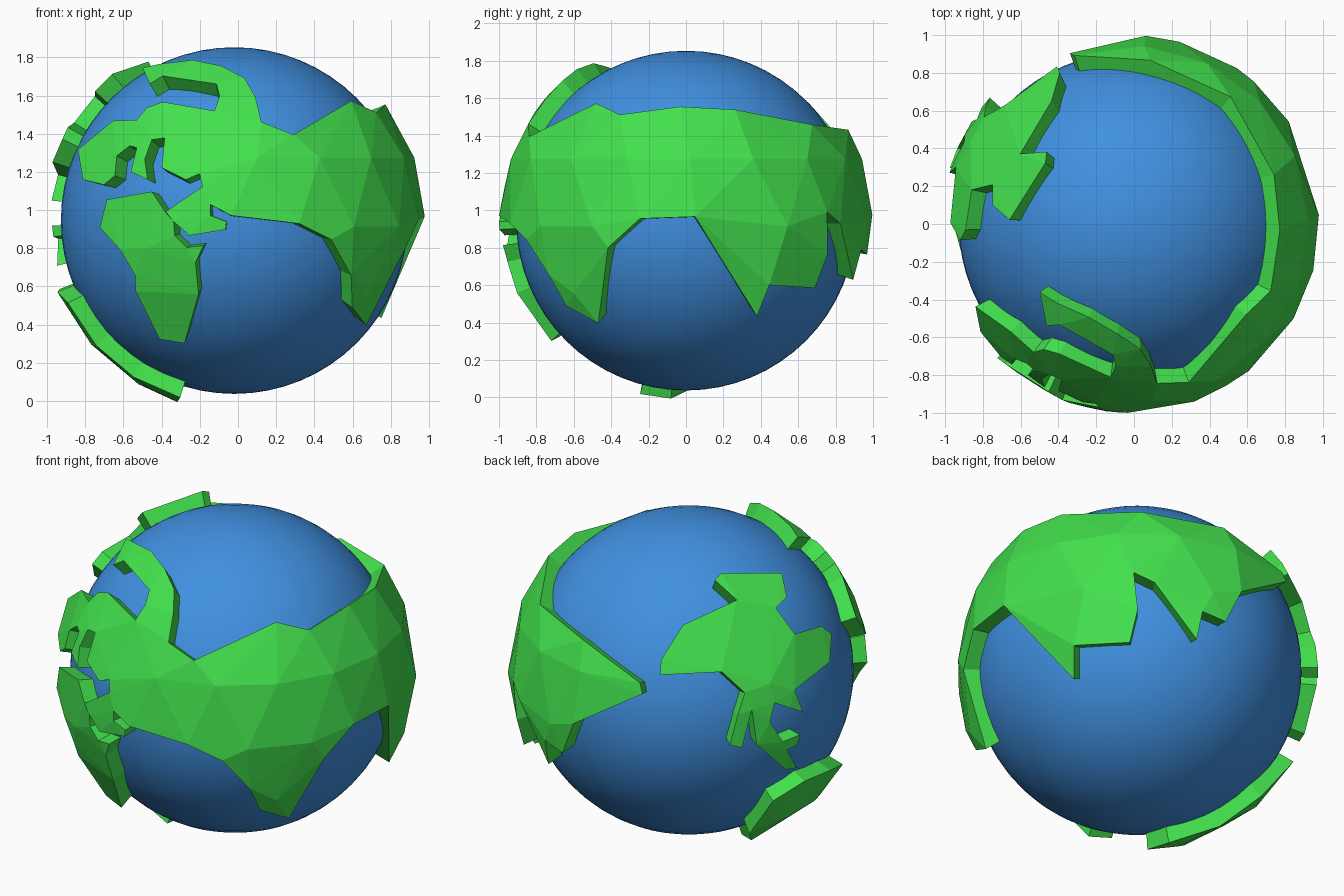
import bpy, bmesh, math
from mathutils import Vector, geometry

if "Cube" in bpy.data.objects:
    bpy.data.objects.remove(bpy.data.objects["Cube"])

CENTER = Vector((-0.02, 0.0, 0.945))
SEA_R, LAND_R, CORE_R = 0.908, 1.0, 0.86


def material(name, rgb):
    m = bpy.data.materials.new(name)
    m.diffuse_color = (*rgb, 1)
    m.use_nodes = True
    m.node_tree.nodes["Principled BSDF"].inputs["Base Color"].default_value = m.diffuse_color
    return m


GREEN = material("land_green", (0.055, 0.75, 0.075))
BLUE = material("ocean_blue", (0.052, 0.28, 0.75))

# Tracing directions: azimuth, elevation, centre of the globe and scale of the sketch
SIDES = {
    "front": (0, 0, 234.7, 221, 191.3),
    "right": (90, 0, 686, 221, 187),
    "back_left": (215, 25, 689, 670, 181.7),
    "back_right": (140, -30, 1137, 671, 181.7),
}


def lonlat(side, pts):
    """Project traced coast points onto the globe as longitude / latitude."""
    az, el, cx, cy, s = SIDES[side]
    a, e = math.radians(az), math.radians(el)
    right = Vector((math.cos(a), math.sin(a), 0))
    up = Vector((-math.sin(a) * math.sin(e), math.cos(a) * math.sin(e), math.cos(e)))
    fwd = Vector((math.sin(a) * math.cos(e), -math.cos(a) * math.cos(e), math.sin(e)))
    out = []
    for x, y in pts:
        u, v = (x - cx) / s, (cy - y) / s
        d = (u * right + v * up + math.sqrt(max(0, 1 - u * u - v * v)) * fwd).normalized()
        out.append((math.degrees(math.atan2(d.x, -d.y)), math.degrees(math.asin(d.z))))
    return out


def on_globe(lon, lat, r):
    lo, la = math.radians(lon), math.radians(lat)
    return Vector((math.sin(lo) * math.cos(la), -math.cos(lo) * math.cos(la), math.sin(la))) * r


def edge_distance(p, loop):
    best = 999
    for i, q in enumerate(loop):
        a, b = loop[i - 1], q
        d = b - a
        t = max(0, min(1, (p - a).dot(d) / max(d.length_squared, 1e-9)))
        best = min(best, (p - a - d * t).length)
    return best


def continent(name, coast, mid_lon, step=21):
    """Faceted land plate: coast outline plus a loose inner grid, extruded to the core."""
    loop = [Vector(((lon - mid_lon + 180) % 360 - 180, lat)) for lon, lat in coast]
    n = len(loop)
    pts = list(loop)
    lo = [min(p[k] for p in loop) for k in (0, 1)]
    hi = [max(p[k] for p in loop) for k in (0, 1)]
    for j in range(int((hi[1] - lo[1]) / step) + 1):
        for i in range(int((hi[0] - lo[0]) / step) + 1):
            p = Vector((lo[0] + (i + 0.5 * (j % 2) + 0.3) * step, lo[1] + (j + 0.5) * step))
            if edge_distance(p, loop) > 6:
                pts.append(p)
    edges = [(i, (i + 1) % n) for i in range(n)]
    verts, _, faces, *_ = geometry.delaunay_2d_cdt(pts, edges, [], 1, 1e-4)
    bm = bmesh.new()
    bv = [bm.verts.new(on_globe(v.x + mid_lon, v.y, LAND_R)) for v in verts]
    for f in faces:
        bm.faces.new([bv[i] for i in f])
    bmesh.ops.delete(bm, geom=[v for v in bm.verts if not v.link_faces], context="VERTS")
    res = bmesh.ops.extrude_face_region(bm, geom=bm.faces[:], use_keep_orig=True)
    for v in res["geom"]:
        if isinstance(v, bmesh.types.BMVert):
            v.co *= CORE_R / LAND_R
    bmesh.ops.recalc_face_normals(bm, faces=bm.faces[:])
    me = bpy.data.meshes.new(name)
    bm.to_mesh(me)
    bm.free()
    me.materials.append(GREEN)
    ob = bpy.data.objects.new(name, me)
    ob.location = CENTER
    bpy.context.collection.objects.link(ob)


# Ocean ball
bpy.ops.mesh.primitive_uv_sphere_add(segments=64, ring_count=32, radius=SEA_R, location=CENTER)
ocean = bpy.context.object
ocean.name = "ocean"
ocean.data.materials.append(BLUE)
bpy.ops.object.shade_smooth()

# Large eastern continent: northern arm, western peninsulas, south coast, far tail, north coast
north_west = lonlat("front", [
    (352, 101), (294, 135), (262, 122), (256, 97), (245, 78), (222, 66), (193, 60), (160, 64),
    (143, 68), (150, 84), (163, 76), (217, 84), (220, 96), (215, 111), (163, 102), (147, 108),
    (137, 120), (113, 121), (78, 150), (83, 180), (104, 185), (115, 176), (117, 156), (130, 146)])
south_west = lonlat("front", [
    (137, 148), (131, 172), (148, 180), (145, 160), (152, 140), (165, 138), (162, 168), (186, 180),
    (200, 174), (203, 187), (166, 212), (174, 222), (190, 236), (226, 230), (227, 222), (211, 216),
    (211, 205), (232, 216), (300, 224), (332, 240), (352, 276), (353, 308), (367, 326)])
south_east = lonlat("right", [(608, 248), (640, 219), (695, 217)]) + lonlat("back_right", [
    (1074, 680), (1074, 646), (1130, 643), (1138, 610), (1134, 573), (1155, 583), (1197, 640),
    (1203, 612), (1226, 622), (1242, 592), (1287, 582)])
north_east = lonlat("back_left", [(640, 683), (583, 640)]) + lonlat("right", [
    (812, 125), (735, 110), (680, 107), (620, 115)])
continent("eastern_continent", north_west + south_west + south_east + north_east, 80)

# Southern continent on the front
continent("front_southern_continent", lonlat("front", [
    (107, 200), (152, 192), (166, 213), (174, 222), (175, 236), (187, 248), (204, 246), (196, 263),
    (199, 295), (185, 344), (160, 340), (136, 292), (135, 275), (120, 250), (100, 228)]), -20)

# Northern continent on the back left
continent("western_northern_continent", lonlat("back_left", [
    (660, 675), (661, 660), (683, 625), (737, 600), (715, 580), (722, 573), (782, 573), (787, 597),
    (776, 608), (795, 634), (822, 626), (832, 634), (830, 662), (795, 690), (803, 712), (790, 708),
    (775, 703), (770, 722), (783, 742), (800, 735), (798, 745), (787, 750), (797, 768), (786, 770),
    (757, 745), (752, 710), (742, 748), (730, 745), (738, 715), (745, 693), (722, 672)]), -110)

# Southern continent on the lower left, as longitude / latitude
continent("western_southern_continent", [
    (-114, -26), (-102, -21), (-88, -22), (-75, -25.5), (-73, -41), (-67, -55), (-49, -68),
    (-75, -72), (-103, -59), (-117, -45)], -90)
